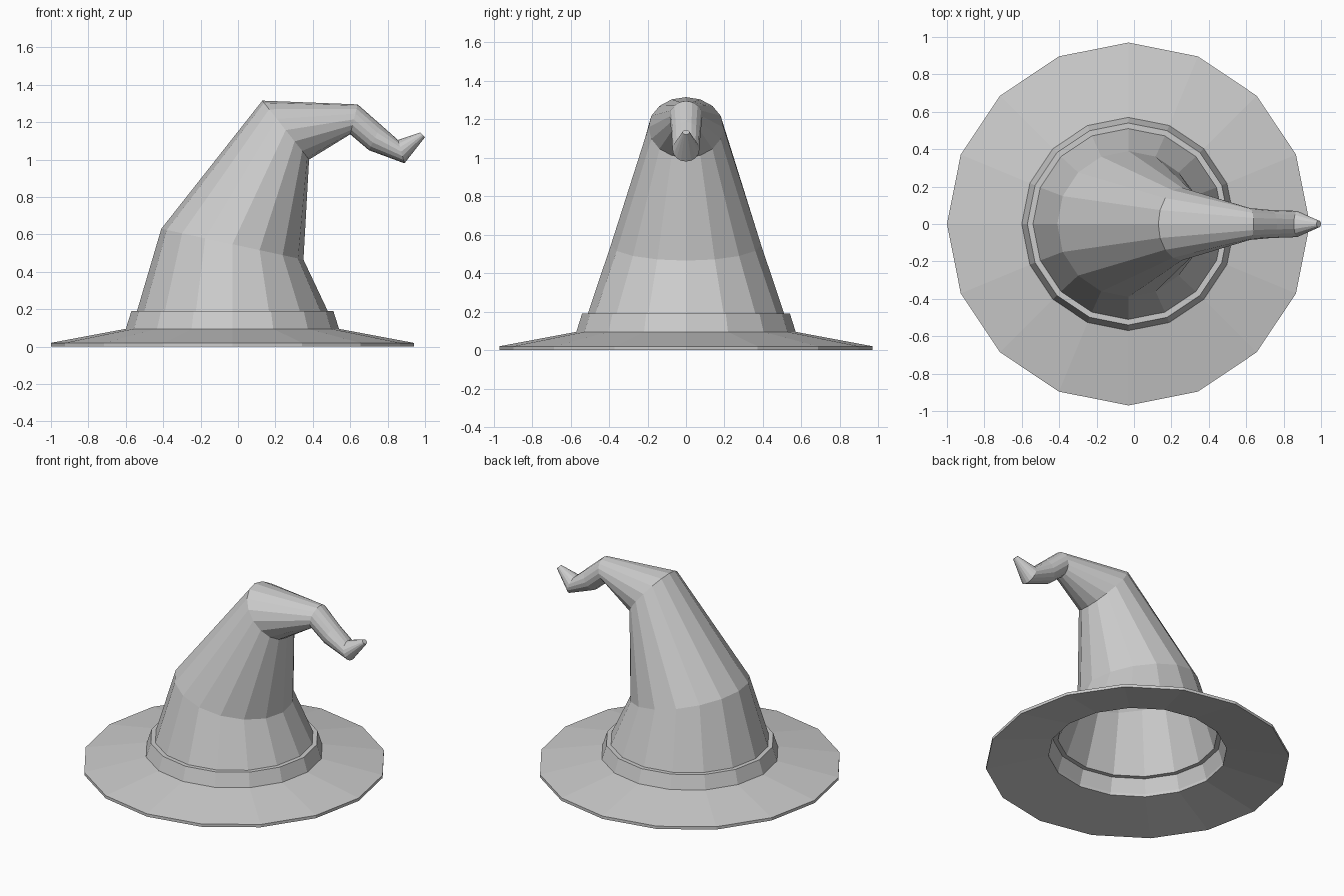
import bpy, bmesh
from math import cos, sin, pi

if "Cube" in bpy.data.objects:
    bpy.data.objects.remove(bpy.data.objects["Cube"])

SIDES = 16
CX = -0.03  # axis of the brim


def loft(name, rings, cap_end=False):
    """Skin rings given as (x1, z1, x2, z2, half width in y)."""
    bm = bmesh.new()
    loops = []
    for x1, z1, x2, z2, w in rings:
        loop = []
        for i in range(SIDES):
            a = 2 * pi * i / SIDES
            t = (1 - cos(a)) / 2
            loop.append(bm.verts.new((x2 + (x1 - x2) * t, w * sin(a), z2 + (z1 - z2) * t)))
        loops.append(loop)
    for lo, hi in zip(loops, loops[1:]):
        for i in range(SIDES):
            j = (i + 1) % SIDES
            bm.faces.new((lo[i], lo[j], hi[j], hi[i]))
    if cap_end:
        bm.faces.new(loops[-1])
    mesh = bpy.data.meshes.new(name)
    bm.to_mesh(mesh)
    bm.free()
    obj = bpy.data.objects.new(name, mesh)
    bpy.context.collection.objects.link(obj)
    return obj


def level(r, z):
    return (CX - r, z, CX + r, z, r)


# Thin sloping brim, open in the middle
loft("brim", [level(0.57, 0.075), level(0.97, 0.0), level(0.97, 0.02), level(0.57, 0.095)])

# Hat band with a small step in to the crown
loft("band", [level(0.57, 0.075), level(0.57, 0.095), level(0.54, 0.19), level(0.51, 0.19)])

# Bent crown with a crooked tip
loft("crown", [
    level(0.51, 0.19),
    (-0.41, 0.63, 0.35, 0.465, 0.39),
    (0.13, 1.315, 0.38, 1.0, 0.195),
    (0.64, 1.295, 0.60, 1.135, 0.085),
    (0.765, 1.185, 0.70, 1.05, 0.075),
    (0.855, 1.105, 0.89, 0.98, 0.07),
    (0.975, 1.145, 1.0, 1.12, 0.018),
], cap_end=True)
